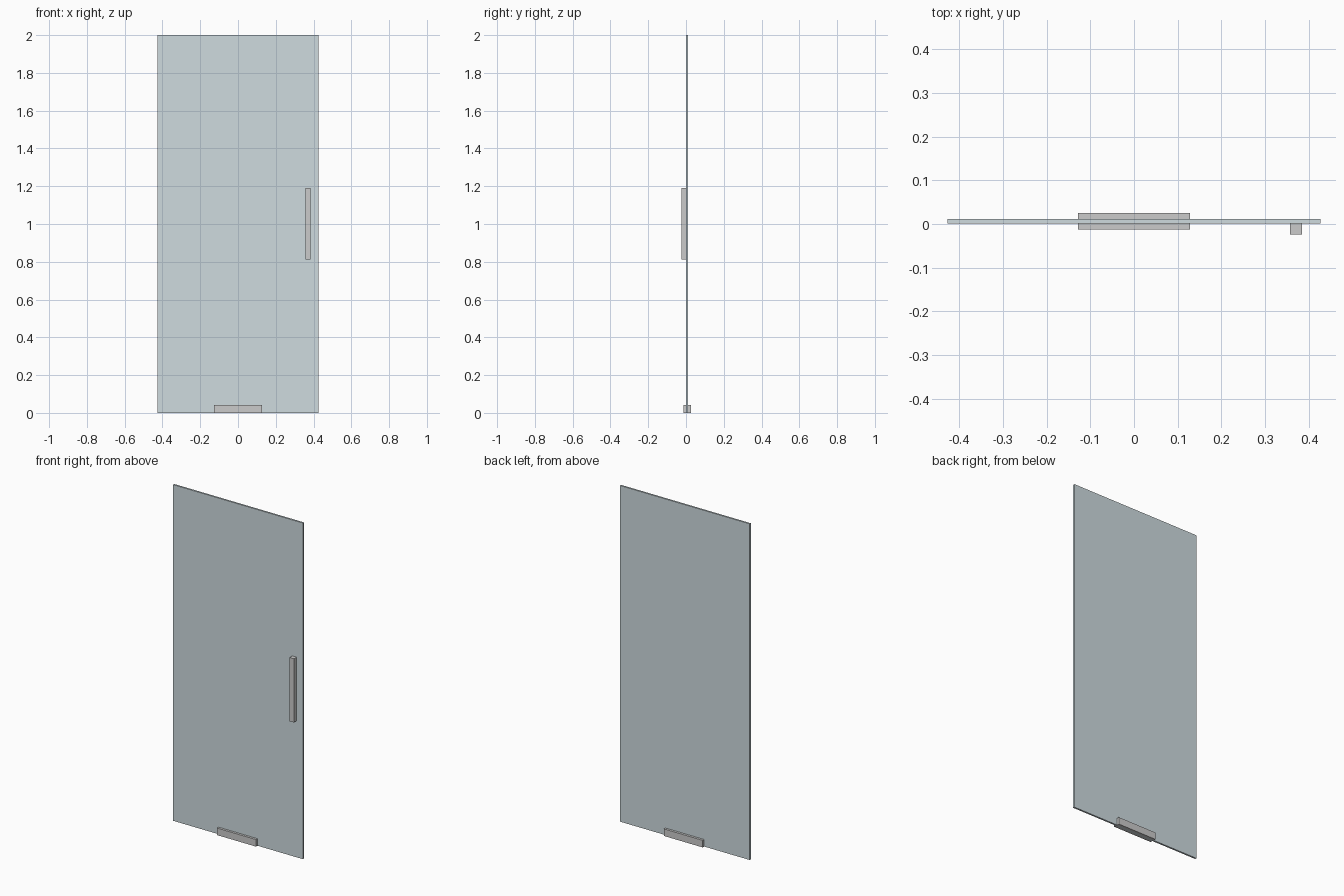
import bpy

if "Cube" in bpy.data.objects:
    bpy.data.objects.remove(bpy.data.objects["Cube"])


def box(name, x, y, z):
    """Add a box from (min, max) ranges along each axis."""
    bpy.ops.mesh.primitive_cube_add(size=1)
    ob = bpy.context.object
    ob.name = name
    ob.location = [(a + b) / 2 for a, b in (x, y, z)]
    ob.scale = [b - a for a, b in (x, y, z)]
    bpy.ops.object.transform_apply(location=False, rotation=False, scale=True)
    return ob


# glass door leaf
glass = bpy.data.materials.new("pale_glass")
glass.diffuse_color = (0.62, 0.71, 0.74, 1)
glass.use_nodes = True
glass.node_tree.nodes["Principled BSDF"].inputs["Base Color"].default_value = glass.diffuse_color
panel = box("glass_panel", (-0.427, 0.427), (0.001, 0.0115), (0, 2))
panel.data.materials.append(glass)

# floor clamp straddling the bottom edge
box("bottom_clamp", (-0.128, 0.128), (-0.013, 0.0255), (0, 0.042))

# vertical pull bar on the front face
box("pull_handle", (0.357, 0.385), (-0.0245, 0.001), (0.812, 1.191))
